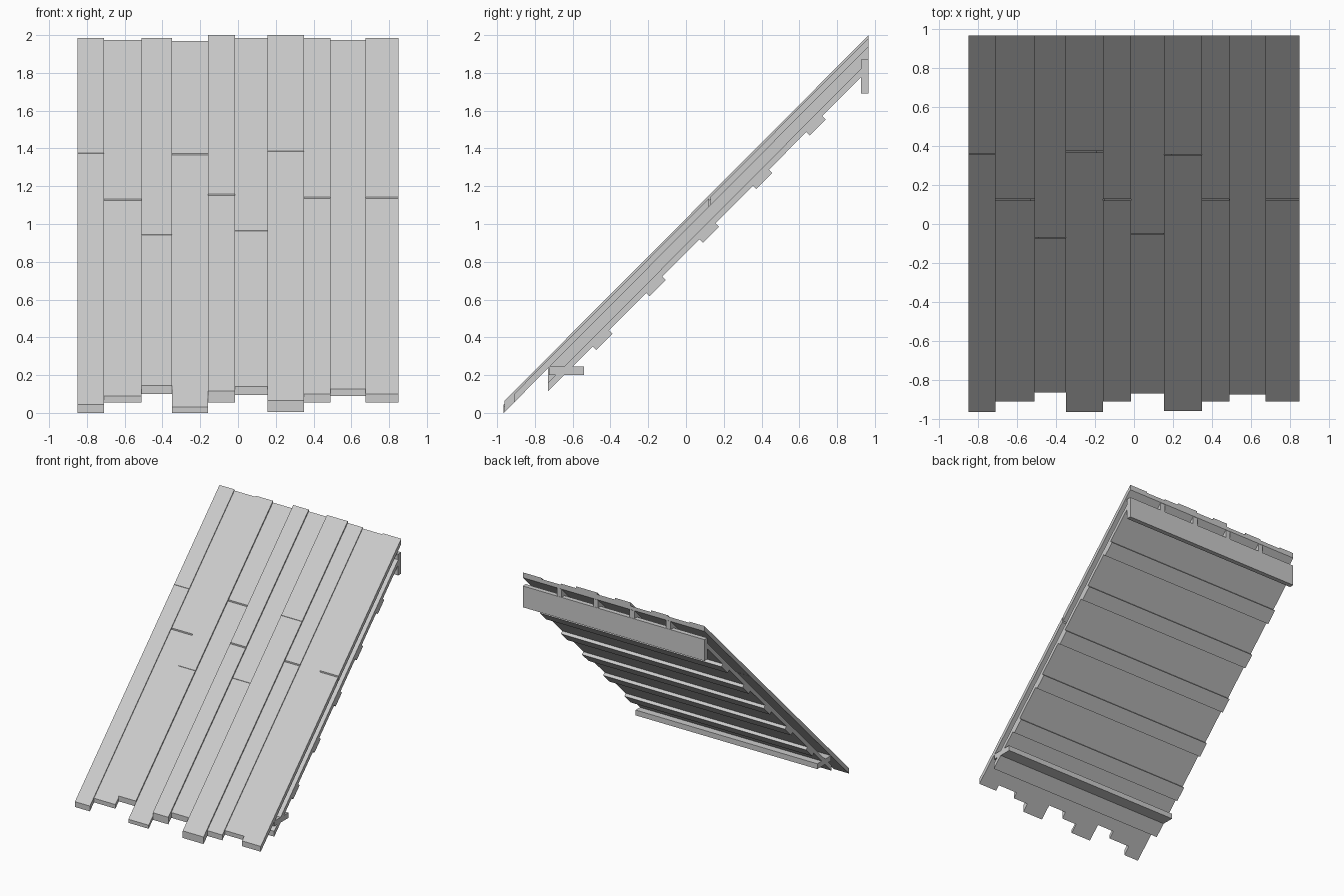
import bpy
import bmesh

if "Cube" in bpy.data.objects:
    bpy.data.objects.remove(bpy.data.objects["Cube"], do_unlink=True)

grey = bpy.data.materials.new("weathered_grey")
grey.use_nodes = True
grey.diffuse_color = (0.6, 0.6, 0.6, 1)
grey.node_tree.nodes["Principled BSDF"].inputs["Base Color"].default_value = (0.6, 0.6, 0.6, 1)

SLOPE = 1.004
HALF = 0.85
BACK = 0.967


def extrude_profile(name, x0, x1, profile):
    """Solid made from a side profile of (y, z) points swept from x0 to x1."""
    bm = bmesh.new()
    face = bm.faces.new([bm.verts.new((x0, y, z)) for y, z in profile])
    swept = bmesh.ops.extrude_face_region(bm, geom=[face])["geom"]
    moved = [v for v in swept if isinstance(v, bmesh.types.BMVert)]
    bmesh.ops.translate(bm, verts=moved, vec=(x1 - x0, 0, 0))
    bmesh.ops.recalc_face_normals(bm, faces=bm.faces)
    mesh = bpy.data.meshes.new(name)
    bm.to_mesh(mesh)
    bm.free()
    mesh.materials.append(grey)
    obj = bpy.data.objects.new(name, mesh)
    bpy.context.collection.objects.link(obj)


def sloped(name, x0, x1, y0, y1, low, high):
    """Sloping board with upright ends; low and high are its heights at y = 0."""
    extrude_profile(name, x0, x1, [(y0, SLOPE * y0 + low), (y1, SLOPE * y1 + low),
                                   (y1, SLOPE * y1 + high), (y0, SLOPE * y0 + high)])


def box(name, y0, y1, z0, z1):
    extrude_profile(name, -HALF, HALF, [(y0, z0), (y1, z0), (y1, z1), (y0, z1)])


# Top planks: right edge x, front end y, joint y, joint gap, top height at y = 0
columns = [
    (-0.71, -0.965, 0.36, 0.002, 1.014),
    (-0.51, -0.91, 0.125, 0.008, 1.004),
    (-0.35, -0.865, -0.07, 0.002, 1.014),
    (-0.16, -0.965, 0.37, 0.008, 0.999),
    (-0.015, -0.91, 0.125, 0.008, 1.029),
    (0.155, -0.87, -0.05, 0.002, 1.014),
    (0.35, -0.96, 0.355, 0.002, 1.029),
    (0.49, -0.91, 0.125, 0.008, 1.014),
    (0.675, -0.875, None, 0, 1.004),
    (HALF, -0.91, 0.125, 0.008, 1.014),
]
left = -HALF
for i, (right, front, joint, gap, top) in enumerate(columns):
    if joint is None:
        sloped(f"plank_{i}", left, right, front, BACK, 0.969, top)
    else:
        sloped(f"plank_lower_{i}", left, right, front, joint - gap / 2, 0.969, top)
        sloped(f"plank_upper_{i}", left, right, joint + gap / 2, BACK, 0.969, top)
    left = right

# Rafters between the planks and the lower sheet
for i in range(4):
    x = -0.51 + 0.34 * i
    sloped(f"rafter_{i}", x - 0.022, x + 0.022, -0.73, BACK - 0.002, 0.89, 0.969)

# Lower sheet
sloped("lower_sheet", -HALF, HALF, -0.73, BACK - 0.003, 0.847, 0.892)

# Cross battens, square to the slope, under the sheet
for i in range(5):
    y = -0.475 + 0.2825 * i
    z = SLOPE * y + 0.811
    w, t = 0.085, 0.03
    extrude_profile(f"batten_{i}", -HALF, HALF,
                    [(y, z), (y + w, z + w), (y + w - t, z + w + t), (y - t, z + t)])

# Upright board at the high end and flat board at the low end
box("back_fascia", 0.927, BACK, 1.69, 1.87)
box("front_ledge", -0.725, -0.54, 0.2, 0.245)
